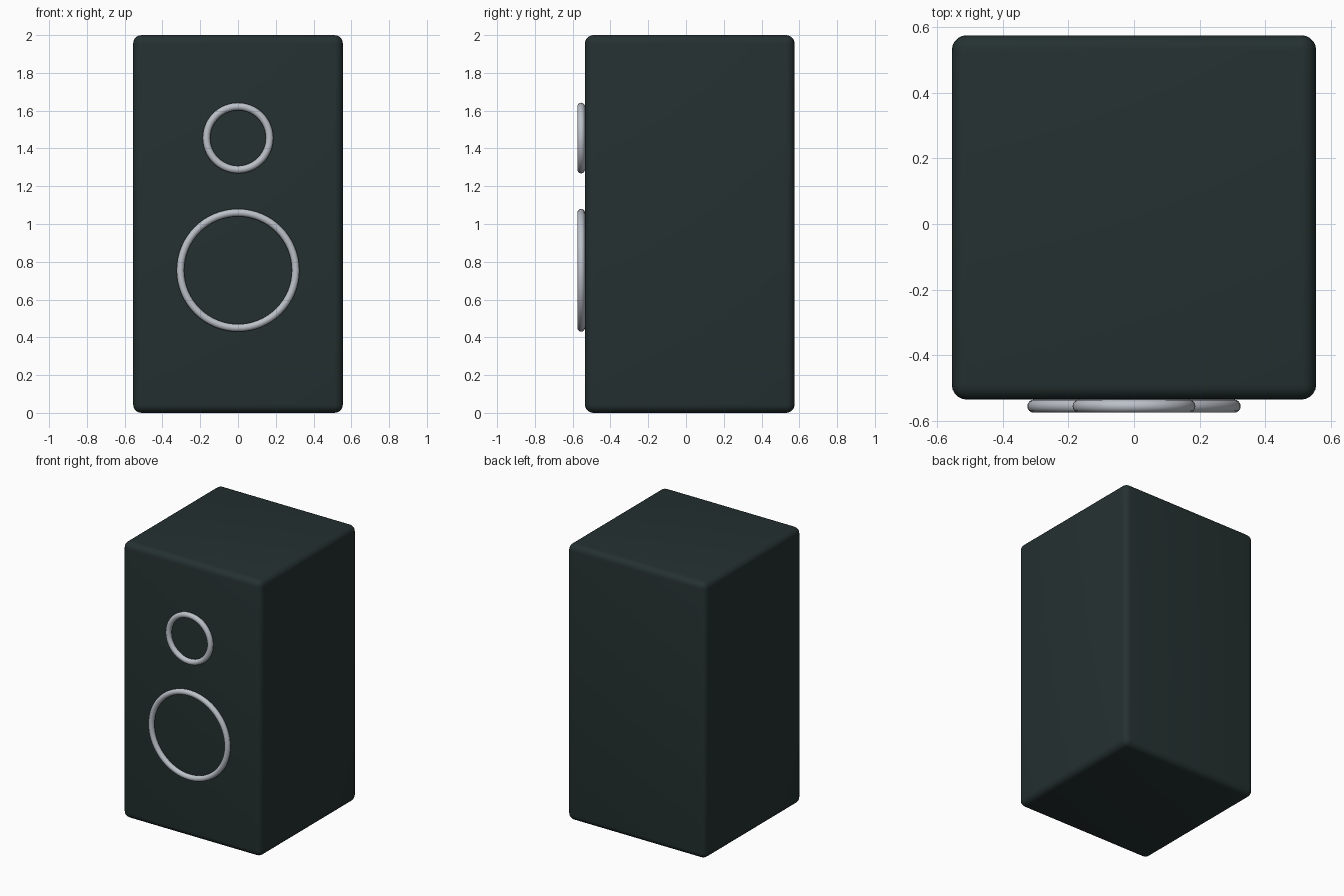
import bpy
import math

if "Cube" in bpy.data.objects:
    bpy.data.objects.remove(bpy.data.objects["Cube"], do_unlink=True)


def make_material(name, colour):
    mat = bpy.data.materials.new(name)
    mat.use_nodes = True
    mat.diffuse_color = colour
    mat.node_tree.nodes["Principled BSDF"].inputs["Base Color"].default_value = colour
    return mat


charcoal = make_material("charcoal_green", (0.018, 0.030, 0.030, 1))
silver = make_material("silver", (0.50, 0.53, 0.58, 1))


def finish(name, mat):
    obj = bpy.context.object
    obj.name = name
    obj.data.materials.append(mat)
    return obj


# Cabinet: a box with rounded edges
WIDTH, DEPTH, HEIGHT = 1.11, 1.11, 2.0
BACK = 0.575
FRONT = BACK - DEPTH
bpy.ops.mesh.primitive_cube_add(size=1, location=(0, (FRONT + BACK) / 2, HEIGHT / 2))
cabinet = finish("cabinet", charcoal)
cabinet.scale = (WIDTH, DEPTH, HEIGHT)
bpy.ops.object.transform_apply(location=False, rotation=False, scale=True)
bevel = cabinet.modifiers.new("rounded_edges", "BEVEL")
bevel.width = 0.045
bevel.segments = 5
bpy.ops.object.shade_smooth()


# Speaker rings resting on the front face
def add_ring(name, z, outer_radius, tube=0.02):
    bpy.ops.mesh.primitive_torus_add(
        major_radius=outer_radius - tube, minor_radius=tube,
        major_segments=64, minor_segments=16,
        location=(0, FRONT - tube, z), rotation=(math.pi / 2, 0, 0))
    finish(name, silver)
    bpy.ops.object.shade_smooth()


add_ring("tweeter_ring", 1.455, 0.187)
add_ring("woofer_ring", 0.755, 0.325)
